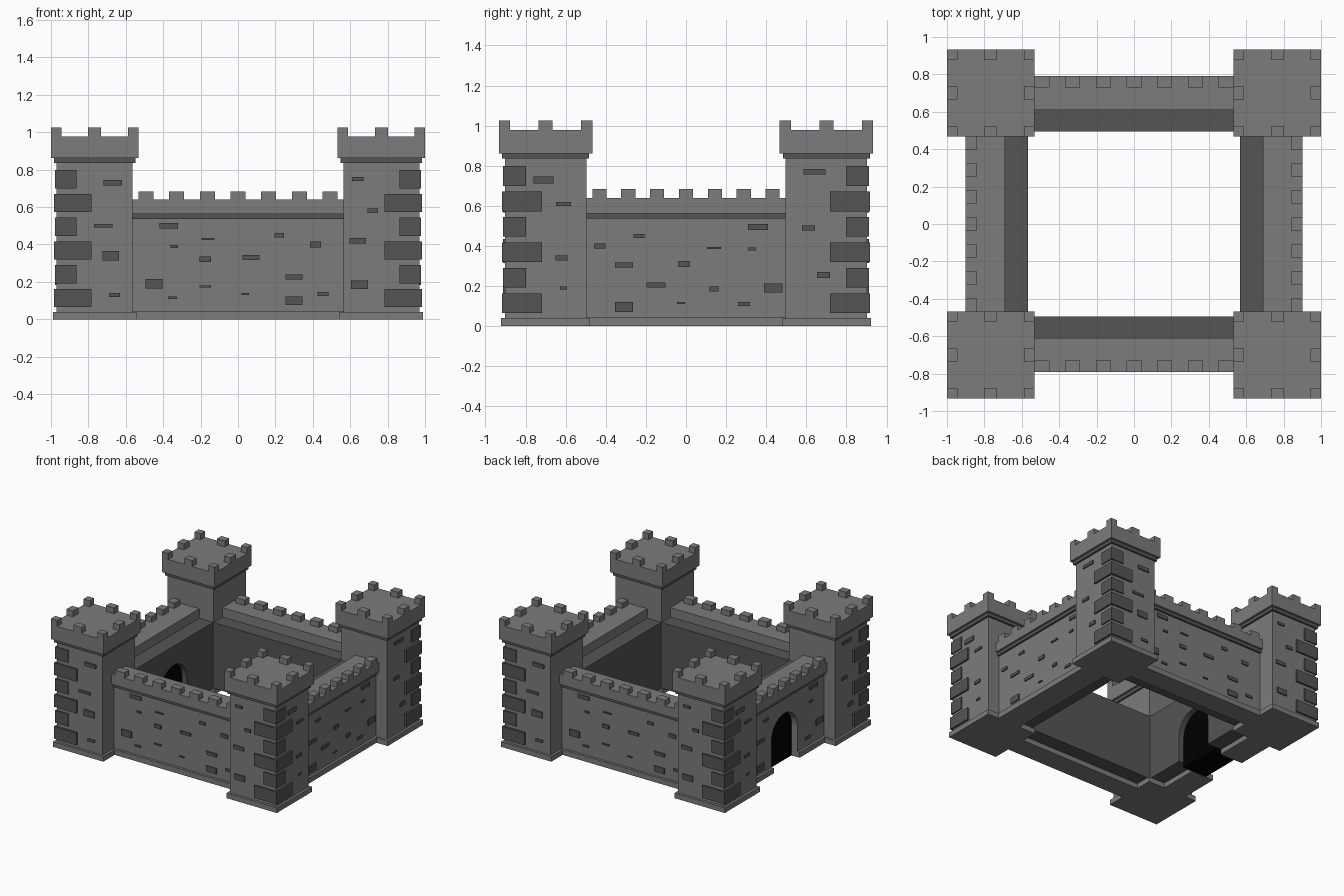
import bpy, bmesh, math
from mathutils import Vector

if "Cube" in bpy.data.objects:
    bpy.data.objects.remove(bpy.data.objects["Cube"])


def material(name, v):
    m = bpy.data.materials.new(name)
    m.diffuse_color = (v, v, v, 1)
    m.use_nodes = True
    m.node_tree.nodes["Principled BSDF"].inputs["Base Color"].default_value = m.diffuse_color
    return m


STONE, DARK, BLACK = material("stone", 0.2), material("dark_stone", 0.09), material("shadow", 0.0)


def finish(name, bm, mat):
    bmesh.ops.recalc_face_normals(bm, faces=bm.faces)
    me = bpy.data.meshes.new(name)
    bm.to_mesh(me)
    bm.free()
    ob = bpy.data.objects.new(name, me)
    bpy.context.collection.objects.link(ob)
    me.materials.append(mat)
    return ob


def boxes(name, items, mat):
    """One object from boxes given as (x0, x1, y0, y1, z0, z1)."""
    bm = bmesh.new()
    for x0, x1, y0, y1, z0, z1 in items:
        c = Vector((x0 + x1, y0 + y1, z0 + z1)) / 2
        for v in bmesh.ops.create_cube(bm, size=1)["verts"]:
            v.co = c + Vector((v.co.x * (x1 - x0), v.co.y * (y1 - y0), v.co.z * (z1 - z0)))
    return finish(name, bm, mat)


def half_turn(b):
    return (-b[1], -b[0], -b[3], -b[2], b[4], b[5])


def around(cx, cy, hx, hy, z0, z1):
    return (cx - hx, cx + hx, cy - hy, cy + hy, z0, z1)


# corner towers
TX, TY, H = 0.7665, 0.70, 0.203
for sx in (-1, 1):
    for sy in (-1, 1):
        n = ("left" if sx < 0 else "right") + ("_front" if sy < 0 else "_back")
        x, y = sx * TX, sy * TY
        boxes("tower_body_" + n, [around(x, y, H, H, 0.02, 0.85)], STONE)
        boxes("tower_foot_" + n, [around(x, y, 0.2225, 0.2225, 0, 0.04)], STONE)
        boxes("tower_band_" + n, [around(x, y, 0.2175, 0.2175, 0.835, 0.864)], DARK)
        boxes("tower_cap_" + n, [around(x, y, 0.2335, 0.2335, 0.862, 0.978)], STONE)
        # battlements: three per side, none in the middle
        merlons = []
        for i in (-1, 0, 1):
            for j in (-1, 0, 1):
                if i or j:
                    hx, hy = (0.028 if i else 0.035), (0.028 if j else 0.035)
                    merlons.append(around(x + i * (0.2335 - hx), y + j * (0.2335 - hy),
                                          hx, hy, 0.97, 1.025))
        boxes("tower_merlons_" + n, merlons, STONE)
        # alternating cornerstones on the outermost corner
        quoins = []
        for k in range(6):
            w, out = (0.20, 0.015) if k % 2 == 0 else (0.115, 0.009)
            ox, oy = x + sx * (H + out), y + sy * (H + out)
            z = 0.065 + k * 0.127
            quoins.append((min(ox, ox - sx * w), max(ox, ox - sx * w),
                           min(oy, oy - sy * w), max(oy, oy - sy * w), z, z + 0.098))
        boxes("cornerstones_" + n, quoins, DARK)

# curtain walls: front and right, then their half turns for back and left
EX, EY = 0.59, 0.52
front = {
    "body": ([(-EX, EX, -0.76, -0.61, 0.02, 0.55)], STONE),
    "foot": ([(-EX, EX, -0.78, -0.61, 0, 0.043)], STONE),
    "band": ([(-EX, EX, -0.775, -0.60, 0.537, 0.565)], DARK),
    "walkway": ([(-EX, EX, -0.61, -0.495, 0.04, 0.565)], DARK),
    "parapet": ([(-EX, EX, -0.79, -0.61, 0.563, 0.64)], STONE),
    "merlons": ([(i * 0.164 - 0.04, i * 0.164 + 0.04, -0.79, -0.73, 0.63, 0.683)
                 for i in range(-3, 4)], STONE),
}
right = {
    "body": ([(0.69, 0.87, -EY, EY, 0.02, 0.55)], STONE),
    "foot": ([(0.69, 0.89, -EY, EY, 0, 0.043)], STONE),
    "band": ([(0.68, 0.885, -EY, EY, 0.537, 0.565)], DARK),
    "walkway": ([(0.567, 0.69, -EY, EY, 0.04, 0.565)], DARK),
    "parapet": ([(0.69, 0.90, -EY, EY, 0.563, 0.64)], STONE),
    "merlons": ([(0.84, 0.90, i * 0.144 - 0.035, i * 0.144 + 0.035, 0.63, 0.683)
                 for i in range(-3, 4)], STONE),
}
left_parts = {}
for part in front:
    for side, opposite, group in (("front", "back", front), ("right", "left", right)):
        items, mat = group[part]
        boxes(f"{side}_wall_{part}", items, mat)
        ob = boxes(f"{opposite}_wall_{part}", [half_turn(b) for b in items], mat)
        if opposite == "left":
            left_parts[part] = ob

# scattered bricks: (centre along wall, width, centre height, height) in hundredths
front_bricks = [
    (-67, 10, 73, 3), (-72, 10, 50, 2), (-68, 9, 34, 5), (-66, 6, 13, 2),
    (-37, 10, 50, 3), (-34, 4, 39, 1.5), (-16, 7, 43, 1), (-17.5, 6, 32, 3),
    (-45, 9, 19, 5), (-35, 5, 11.5, 1.5), (-17.5, 6, 17.5, 1.2), (4, 4, 13.5, 1),
    (7, 9, 33, 2.5), (22, 5, 45, 2.5), (41.5, 6, 40, 3), (30, 9, 22.5, 2.7),
    (30, 9, 10, 4.5), (45.5, 6, 13.5, 2), (64, 6, 75, 2), (72, 5.5, 58, 2.5),
    (64, 9, 42, 3), (65, 9, 18.5, 4.5)]
right_bricks = [
    (-71, 10, 73, 3.5), (-61, 7.5, 61, 2), (-62, 6, 34, 2.5), (-61, 3.5, 19, 1.5),
    (-43, 5.5, 40, 2.5), (-31, 9, 30.5, 2.5), (-23.5, 5.5, 45, 2), (-31, 9, 9.5, 5),
    (-15, 9.5, 20.5, 2.5), (-1, 6, 31, 3), (-2.5, 4, 11.5, 1), (14, 7, 39, 1.2),
    (36, 10, 49.5, 3), (14, 4.5, 18.5, 2.5), (29, 6, 11, 2), (43.5, 9, 19, 4.5),
    (33, 4, 38.5, 1.5), (64, 11, 77, 2.5), (61, 6.5, 49, 2.5), (68.5, 6.5, 25.5, 3)]
fb, rb = [], []
for c, w, z, h in front_bricks:
    s = 0.76 if abs(c) < 55 else TY + H
    fb.append(((c - w / 2) / 100, (c + w / 2) / 100, -s - 0.009, -s + 0.02,
               (z - h / 2) / 100, (z + h / 2) / 100))
for c, w, z, h in right_bricks:
    s = 0.87 if abs(c) < 49 else TX + H
    rb.append((s - 0.02, s + 0.009, (c - w / 2) / 100, (c + w / 2) / 100,
               (z - h / 2) / 100, (z + h / 2) / 100))
boxes("front_bricks", fb, DARK)
boxes("back_bricks", [half_turn(b) for b in fb], DARK)
boxes("right_bricks", rb, DARK)
boxes("left_bricks", [half_turn(b) for b in rb
                      if min(abs(b[2]), abs(b[3])) > 0.17 or b[4] > 0.43], DARK)


# arched gateway in the left wall
def arch(name, x0, x1, r, z0, spring, mat):
    pts = [(-r, z0), (r, z0)] + [(r * math.cos(a), spring + r * math.sin(a))
                                 for a in (math.pi * i / 16 for i in range(17))]
    bm = bmesh.new()
    f = bm.faces.new([bm.verts.new((x0, y, z)) for y, z in pts])
    ext = bmesh.ops.extrude_face_region(bm, geom=[f])["geom"]
    bmesh.ops.translate(bm, vec=(x1 - x0, 0, 0),
                        verts=[v for v in ext if isinstance(v, bmesh.types.BMVert)])
    return finish(name, bm, mat)


cutter = arch("gate_cutter", -1.0, -0.4, 0.163, -0.1, 0.25, STONE)
cutter.hide_render = True
cutter.display_type = 'WIRE'
for part in ("body", "foot", "walkway"):
    mod = left_parts[part].modifiers.new("gate", 'BOOLEAN')
    mod.operation, mod.solver, mod.object = 'DIFFERENCE', 'EXACT', cutter
arch("gate_door", -0.82, -0.61, 0.165, 0.002, 0.25, BLACK)
